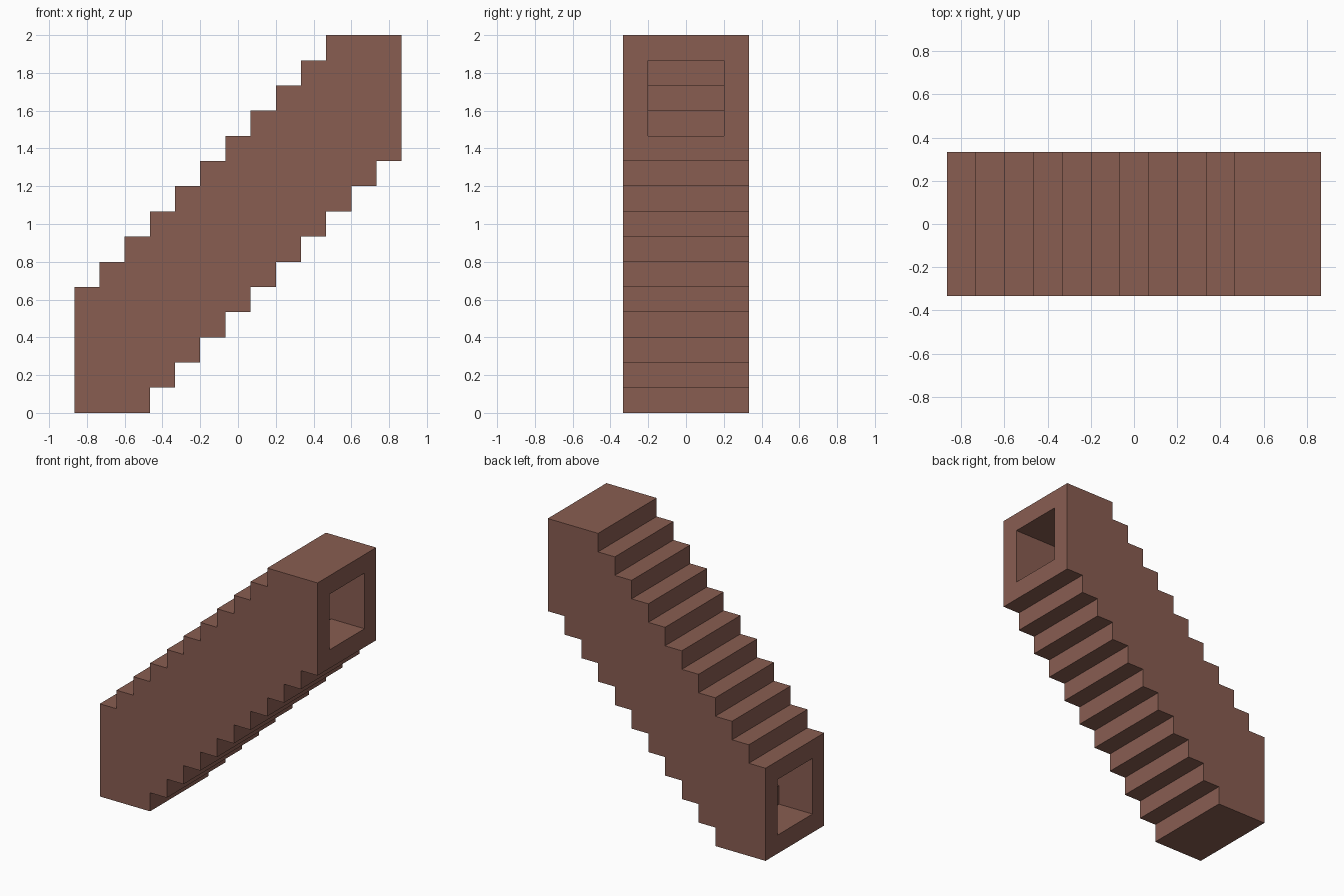
import bpy
import bmesh

if "Cube" in bpy.data.objects:
    bpy.data.objects.remove(bpy.data.objects["Cube"], do_unlink=True)

U = 2 / 15        # one block
COLUMNS = 13      # blocks along x

brown = bpy.data.materials.new("brown")
brown.use_nodes = True
colour = (0.25, 0.11, 0.083, 1)
brown.diffuse_color = colour
brown.node_tree.nodes["Principled BSDF"].inputs["Base Color"].default_value = colour


def clamp(value, low, high):
    return max(low, min(high, value))


def stepped_prism(name, columns, bottom, top, half_depth):
    """Extrude a stepped outline, given its bottom and top height per column."""
    def stair(height):
        points = []
        for c in columns:
            for x in (c, c + 1):
                point = (x, height(c))
                # extend a level run instead of adding a point on it
                if len(points) > 1 and points[-1][1] == points[-2][1] == point[1]:
                    points[-1] = point
                elif not points or points[-1] != point:
                    points.append(point)
        return points

    outline = stair(bottom) + stair(top)[::-1]
    bm = bmesh.new()
    verts = [bm.verts.new(((x - COLUMNS / 2) * U, -half_depth * U, z * U))
             for x, z in outline]
    face = bm.faces.new(verts)
    extruded = bmesh.ops.extrude_face_region(bm, geom=[face])["geom"]
    moved = [v for v in extruded if isinstance(v, bmesh.types.BMVert)]
    bmesh.ops.translate(bm, verts=moved, vec=(0, 2 * half_depth * U, 0))
    bmesh.ops.recalc_face_normals(bm, faces=bm.faces)
    mesh = bpy.data.meshes.new(name)
    bm.to_mesh(mesh)
    bm.free()
    mesh.materials.append(brown)
    obj = bpy.data.objects.new(name, mesh)
    bpy.context.collection.objects.link(obj)
    return obj


# Outer stepped body
body = stepped_prism("stepped_tunnel", range(COLUMNS),
                     lambda c: clamp(c - 2, 0, 10),
                     lambda c: clamp(c + 5, 5, 15), 2.5)

# Stepped passage through it, running past both ends
passage = stepped_prism("passage_cutter", range(-1, COLUMNS + 1),
                        lambda c: clamp(c, 1, 11),
                        lambda c: clamp(c + 4, 4, 14), 1.5)
passage.hide_render = True

# Cut the passage and keep the resulting mesh
cut = body.modifiers.new("passage", "BOOLEAN")
cut.operation = "DIFFERENCE"
cut.solver = "EXACT"
cut.object = passage
bpy.context.view_layer.update()
evaluated = body.evaluated_get(bpy.context.evaluated_depsgraph_get())
result = bpy.data.meshes.new_from_object(evaluated)
body.modifiers.clear()
body.data = result
bpy.data.objects.remove(passage, do_unlink=True)
